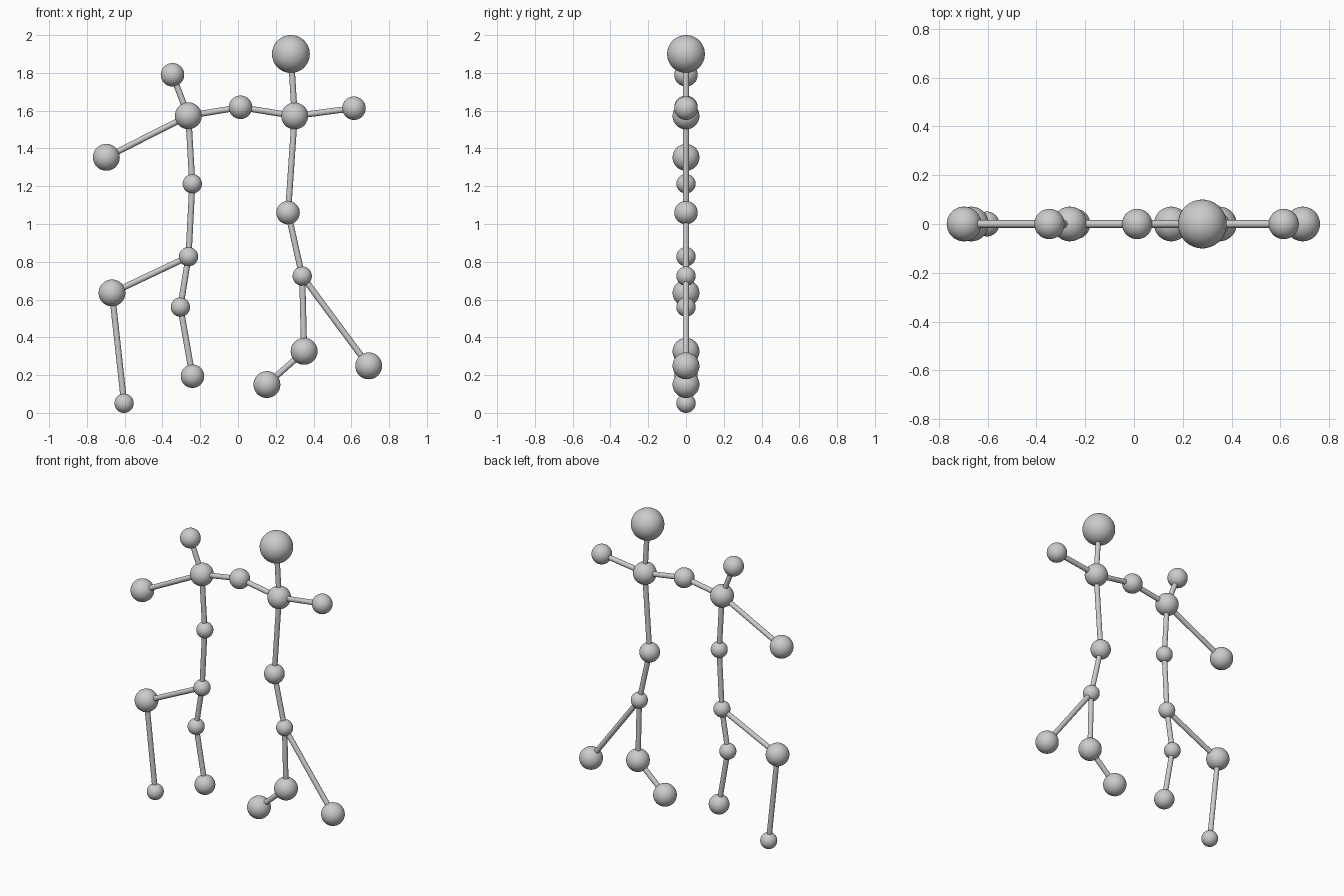
import bpy
from mathutils import Vector

if "Cube" in bpy.data.objects:
    bpy.data.objects.remove(bpy.data.objects["Cube"])

ROD_RADIUS = 0.016

# Joint balls: name -> (x, z, radius), all in the plane y = 0
JOINTS = {
    "right_head": (0.280, 1.900, 0.100),
    "right_chest": (0.300, 1.572, 0.071),
    "right_outer_hand": (0.614, 1.613, 0.062),
    "joined_hands": (0.013, 1.618, 0.062),
    "right_waist": (0.265, 1.060, 0.062),
    "right_hip": (0.340, 0.724, 0.051),
    "right_knee": (0.350, 0.326, 0.071),
    "right_inner_foot": (0.153, 0.150, 0.071),
    "right_outer_foot": (0.692, 0.249, 0.071),
    "left_chest": (-0.263, 1.573, 0.071),
    "left_head": (-0.347, 1.790, 0.062),
    "left_outer_hand": (-0.697, 1.353, 0.071),
    "left_waist": (-0.242, 1.213, 0.051),
    "left_hip": (-0.262, 0.827, 0.051),
    "left_outer_knee": (-0.667, 0.635, 0.071),
    "left_outer_foot": (-0.603, 0.051, 0.051),
    "left_inner_knee": (-0.305, 0.560, 0.051),
    "left_inner_foot": (-0.241, 0.194, 0.062),
}

# Rods: each chain runs through the listed joints
CHAINS = [
    ["right_head", "right_chest", "right_waist", "right_hip", "right_knee", "right_inner_foot"],
    ["right_hip", "right_outer_foot"],
    ["left_chest", "joined_hands", "right_chest", "right_outer_hand"],
    ["left_head", "left_chest", "left_waist", "left_hip", "left_inner_knee", "left_inner_foot"],
    ["left_chest", "left_outer_hand"],
    ["left_hip", "left_outer_knee", "left_outer_foot"],
]


def finish(name):
    ob = bpy.context.object
    ob.name = name
    bpy.ops.object.shade_smooth_by_angle()


def ball(name, x, z, r):
    bpy.ops.mesh.primitive_uv_sphere_add(segments=64, ring_count=32, radius=r, location=(x, 0, z))
    finish(name)


def rod(a, b):
    p, q = (Vector((JOINTS[n][0], 0, JOINTS[n][1])) for n in (a, b))
    d = q - p
    bpy.ops.mesh.primitive_cylinder_add(
        vertices=32, radius=ROD_RADIUS, depth=d.length, location=(p + q) / 2,
        rotation=d.to_track_quat("Z", "Y").to_euler())
    finish(f"rod_{a}_to_{b}")


for name, (x, z, r) in JOINTS.items():
    ball(name, x, z, r)

for chain in CHAINS:
    for a, b in zip(chain, chain[1:]):
        rod(a, b)
